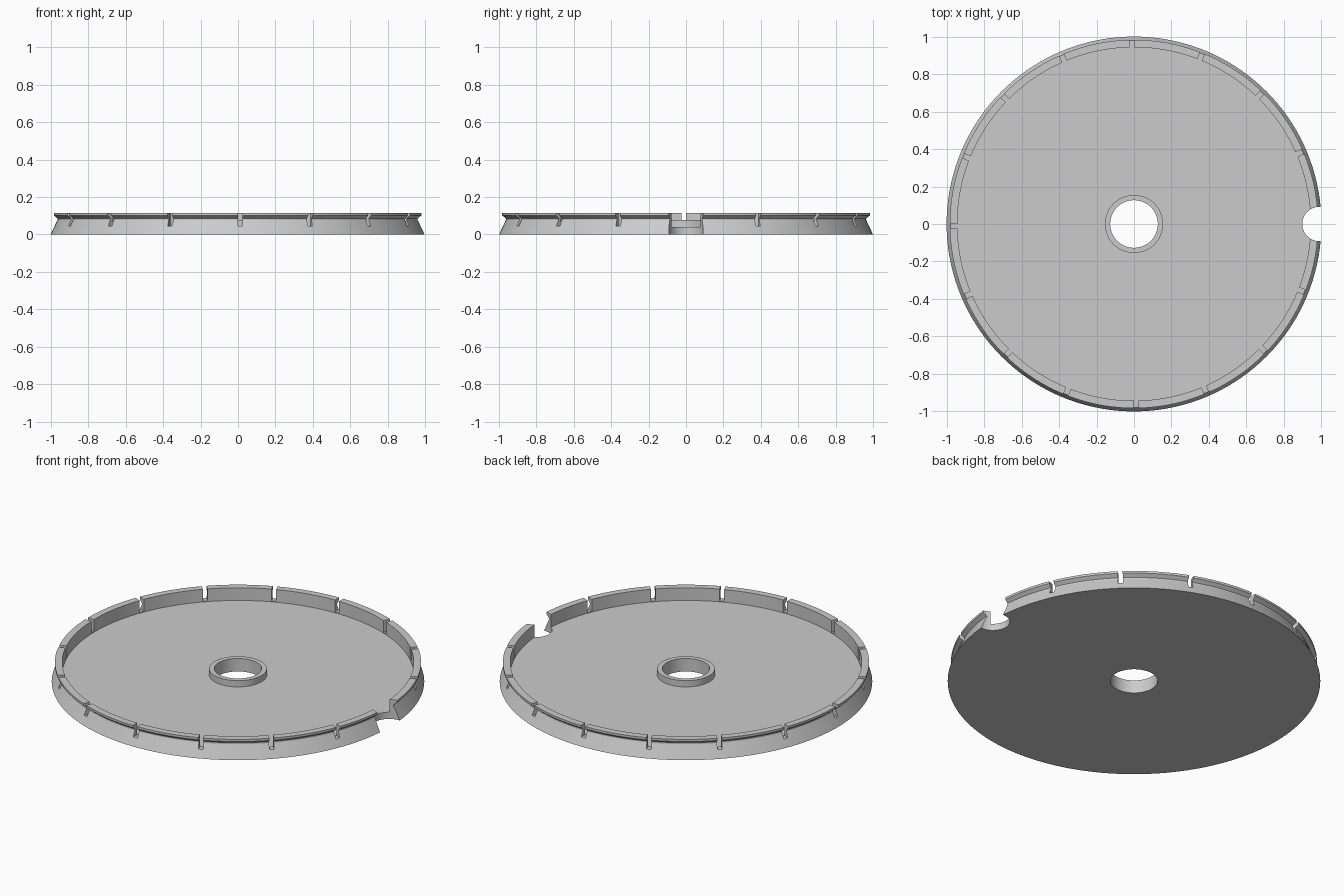
import bpy, bmesh, math
from mathutils import Matrix, Vector

cube = bpy.data.objects.get("Cube")
if cube:
    bpy.data.objects.remove(cube, do_unlink=True)

SEGMENTS = 144
SLOTS = 16

grey = bpy.data.materials.new("plain grey")
grey.use_nodes = True
colour = (0.6, 0.6, 0.6, 1)
grey.diffuse_color = colour
grey.node_tree.nodes["Principled BSDF"].inputs["Base Color"].default_value = colour


def add_object(name, bm):
    bmesh.ops.recalc_face_normals(bm, faces=bm.faces)
    mesh = bpy.data.meshes.new(name)
    bm.to_mesh(mesh)
    bm.free()
    mesh.materials.append(grey)
    obj = bpy.data.objects.new(name, mesh)
    bpy.context.collection.objects.link(obj)
    return obj


def lathe(name, profile):
    """Revolve a closed (radius, height) profile about z."""
    bm = bmesh.new()
    verts = [bm.verts.new((r, 0, z)) for r, z in profile]
    edges = [bm.edges.new((v, verts[i - 1])) for i, v in enumerate(verts)]
    bmesh.ops.spin(bm, geom=verts + edges, cent=(0, 0, 0), axis=(0, 0, 1),
                   angle=math.tau, steps=SEGMENTS, use_merge=True)
    bmesh.ops.remove_doubles(bm, verts=bm.verts, dist=0.0001)
    return add_object(name, bm)


# Disc with centre collar, raised rim, flared skirt and overhanging lip
disc = lathe("flanged_disc", [
    (0.127, 0), (1, 0), (0.963, 0.078), (0.963, 0.086), (0.983, 0.102),
    (0.983, 0.115), (0.943, 0.115), (0.943, 0.04), (0.155, 0.04),
    (0.155, 0.077), (0.127, 0.077)])

# Cutter for the narrow slots, each lying just to one side of its radius
bm = bmesh.new()
for i in range(SLOTS):
    if i == 0:
        continue  # the round notch takes this place
    turn = Matrix.Rotation(math.tau * i / SLOTS, 4, "Z")
    place = Matrix.Translation(Vector((1, 0.012, 0.145)))
    size = Matrix.Diagonal((0.16, 0.026, 0.2, 1))
    bmesh.ops.create_cube(bm, size=1, matrix=turn @ place @ size)
slot_cutter = add_object("slot_cutter", bm)

# Cutter for the round notch at the edge
bm = bmesh.new()
bmesh.ops.create_cone(bm, cap_ends=True, segments=48, radius1=0.092,
                      radius2=0.092, depth=1,
                      matrix=Matrix.Translation((0.99, 0, 0)))
notch_cutter = add_object("notch_cutter", bm)

bpy.context.view_layer.objects.active = disc
disc.select_set(True)
for cutter in (slot_cutter, notch_cutter):
    mod = disc.modifiers.new(cutter.name, "BOOLEAN")
    mod.operation = "DIFFERENCE"
    mod.solver = "EXACT"
    mod.object = cutter
    bpy.ops.object.modifier_apply(modifier=mod.name)
    bpy.data.objects.remove(cutter, do_unlink=True)

bpy.ops.object.select_all(action="DESELECT")
disc.select_set(True)
bpy.ops.object.shade_smooth_by_angle(angle=math.radians(20))
